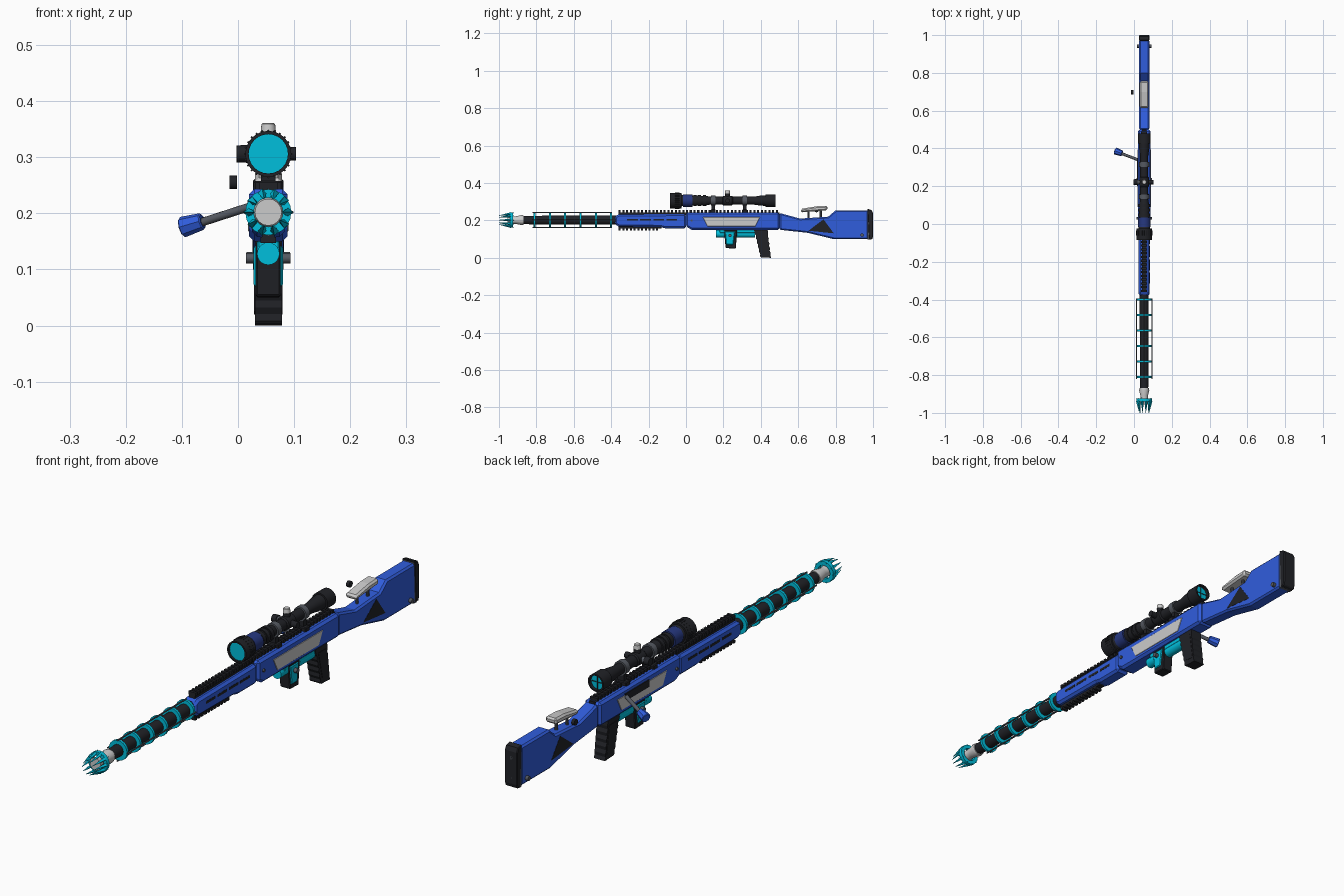
import bpy, bmesh, math
from mathutils import Vector

if "Cube" in bpy.data.objects:
    bpy.data.objects.remove(bpy.data.objects["Cube"])

CX = 0.054   # the gun's own centre line (the bolt handle sticks out to -x)

def mat(name, c):
    m = bpy.data.materials.new(name)
    m.diffuse_color = (*c, 1)
    m.use_nodes = True
    m.node_tree.nodes["Principled BSDF"].inputs["Base Color"].default_value = m.diffuse_color
    return m

BLUE, NAVY = mat("blue", (0.03, 0.11, 0.72)), mat("navy", (0.02, 0.04, 0.22))
BLACK, TEAL = mat("black", (0.015, 0.016, 0.02)), mat("teal", (0.0, 0.52, 0.72))
STEEL, SILVER = mat("steel", (0.09, 0.1, 0.12)), mat("silver", (0.62, 0.62, 0.62))

def finish(name, bm, m, bevel=0, smooth=False):
    bmesh.ops.recalc_face_normals(bm, faces=bm.faces)
    me = bpy.data.meshes.new(name)
    bm.to_mesh(me)
    bm.free()
    o = bpy.data.objects.new(name, me)
    bpy.context.collection.objects.link(o)
    me.materials.append(m)
    if bevel:
        b = o.modifiers.new("bevel", "BEVEL")
        b.width, b.segments, b.limit_method, b.angle_limit = bevel, 1, 'ANGLE', math.radians(50)
    if smooth:
        bpy.ops.object.select_all(action='DESELECT')
        o.select_set(True)
        bpy.context.view_layer.objects.active = o
        bpy.ops.object.shade_smooth_by_angle(angle=math.radians(35))
    return o

def prism(name, pts, x0, x1, m, bevel=0):
    """Side profile (y, z) extruded from x0 to x1, measured from the centre line."""
    bm = bmesh.new()
    f = bm.faces.new([bm.verts.new((CX + x0, y, z)) for y, z in pts])
    ext = bmesh.ops.extrude_face_region(bm, geom=[f])["geom"]
    bmesh.ops.translate(bm, vec=(x1 - x0, 0, 0), verts=[v for v in ext if isinstance(v, bmesh.types.BMVert)])
    return finish(name, bm, m, bevel)

def box(name, x0, x1, y0, y1, z0, z1, m, bevel=0):
    return prism(name, [(y0, z0), (y1, z0), (y1, z1), (y0, z1)], x0, x1, m, bevel)

def lathe(name, prof, z, m, n=24, closed=False):
    """Profile (y, radius) turned round the y axis at height z."""
    bm = bmesh.new()
    rings = [[bm.verts.new((CX + r * math.cos(2 * math.pi * i / n), y, z + r * math.sin(2 * math.pi * i / n)))
              for i in range(n)] for y, r in prof]
    pairs = list(zip(rings, rings[1:])) + ([(rings[-1], rings[0])] if closed else [])
    for a, b in pairs:
        for i in range(n):
            bm.faces.new((a[i], a[(i + 1) % n], b[(i + 1) % n], b[i]))
    if not closed:
        bm.faces.new(rings[0])
        bm.faces.new(rings[-1])
    return finish(name, bm, m, 0, True)

def rod(name, p, q, r1, r2, m, n=16, bevel=0):
    """Cylinder or cone between two points, x measured from the centre line."""
    p, q = Vector(p), Vector(q)
    d = q - p
    bm = bmesh.new()
    bmesh.ops.create_cone(bm, cap_ends=True, segments=n, radius1=r1, radius2=r2, depth=d.length)
    bm.transform(d.to_track_quat('Z', 'Y').to_matrix().to_4x4())
    bmesh.ops.translate(bm, vec=(p + q) / 2 + Vector((CX, 0, 0)), verts=bm.verts)
    return finish(name, bm, m, bevel, n > 8)

def ring(name, y0, y1, r0, r1, z, m, n=24):
    return lathe(name, [(y0, r0), (y0, r1), (y1, r1), (y1, r0)], z, m, n, True)

def rail(name, y0, y1, w, z0, z1, m):
    """Toothed rail: a base strip plus an arrayed tooth; z1 is the tooth tip."""
    mid = z0 + (z1 - z0) * 0.5
    box(name + "_base", -w * 0.8, w * 0.8, y0, y1, min(z0, mid), max(z0, mid), m)
    t = box(name + "_teeth", -w, w, y0, y0 + 0.011, min(mid, z1), max(mid, z1), m)
    a = t.modifiers.new("array", "ARRAY")
    a.use_relative_offset, a.use_constant_offset = False, True
    a.constant_offset_displace = (0, 0.02, 0)
    a.count = int((y1 - y0) / 0.02)

# Barrel, cooling cage and muzzle
BZ = 0.202
lathe("barrel", [(-0.875, 0.021), (-0.82, 0.023), (-0.36, 0.024)], BZ, BLACK)
lathe("muzzle_tube", [(-0.955, 0.024), (-0.93, 0.02), (-0.91, 0.02), (-0.88, 0.027), (-0.868, 0.025)], BZ, SILVER, 16)
for i in range(6):
    y = -0.81 + i * 0.082
    ring("cage_ring", y - 0.005, y + 0.005, 0.023, 0.039, BZ, TEAL, 20)
for i in range(4):
    a = i * math.pi / 2
    x, z = 0.042 * math.cos(a), BZ + 0.04 * math.sin(a)
    rod("cage_rod", (x, -0.82, z), (x, -0.395, z), 0.003, 0.003, STEEL, 6)
ring("crown_ring", -0.94, -0.925, 0.026, 0.041, BZ, TEAL, 20)
for i in range(10):
    a = i * math.pi / 5
    c, s = math.cos(a), math.sin(a)
    rod("crown_spike", (c * 0.036, -0.935, BZ + s * 0.036), (c * 0.025, -1.0, BZ + s * 0.025), 0.008, 0.001, TEAL, 4)
    rod("crown_barb", (c * 0.03, -0.955, BZ + s * 0.03), (c * 0.041, -0.92, BZ + s * 0.041), 0.006, 0.001, TEAL, 4)

# Handguard with vents and rails
prism("handguard", [(-0.38, 0.18), (-0.36, 0.167), (-0.14, 0.165), (-0.11, 0.158), (0.0, 0.158),
                    (0.0, 0.235), (-0.36, 0.232), (-0.38, 0.222)], -0.029, 0.029, BLUE, 0.009)
for side in (-1, 1):
    for i in range(4):
        y = -0.315 + i * 0.07
        a, b = sorted((side * 0.02, side * 0.0298))
        box("handguard_vent", a, b, y, y + 0.058, 0.199, 0.209, BLACK)
rail("top_rail", -0.36, 0.5, 0.016, 0.23, 0.255, BLACK)
rail("lower_rail", -0.36, -0.13, 0.014, 0.168, 0.147, BLACK)

# Receiver with side panels
prism("receiver", [(0.0, 0.168), (0.03, 0.15), (0.5, 0.15), (0.5, 0.243), (0.0, 0.243)], -0.034, 0.034, BLUE, 0.009)
for side in (-1, 1):
    a, b = sorted((side * 0.03, side * 0.036))
    prism("side_panel", [(0.115, 0.168), (0.37, 0.168), (0.395, 0.218), (0.09, 0.218)], a, b, SILVER, 0.001)
    rod("receiver_pin", (side * 0.03, 0.03, 0.2), (side * 0.04, 0.03, 0.2), 0.006, 0.006, STEEL, 12)
prism("bolt_port", [(0.2, 0.196), (0.335, 0.196), (0.35, 0.224), (0.2, 0.224)], -0.0375, -0.02, BLACK)

# Bolt handle
rod("bolt_handle", (-0.02, 0.335, 0.216), (-0.125, 0.375, 0.182), 0.0075, 0.0075, STEEL, 12)
rod("bolt_knob", (-0.117, 0.373, 0.186), (-0.154, 0.387, 0.175), 0.015, 0.019, BLUE, 8, 0.002)

# Stock, inlay, butt pad and cheek rest
prism("stock", [(0.5, 0.15), (0.65, 0.134), (0.79, 0.1), (0.975, 0.1), (0.975, 0.254), (0.8, 0.254),
                (0.76, 0.22), (0.61, 0.21), (0.5, 0.24)], -0.027, 0.027, BLUE, 0.007)
prism("stock_inlay", [(0.655, 0.145), (0.79, 0.131), (0.735, 0.206)], -0.0278, 0.0278, BLACK)
box("butt_plate", -0.025, 0.025, 0.97, 0.985, 0.098, 0.256, STEEL)
prism("butt_pad", [(0.978, 0.097), (0.996, 0.1), (1.0, 0.115), (1.0, 0.24), (0.992, 0.256), (0.97, 0.262)],
      -0.027, 0.027, BLACK, 0.003)
for z in (0.14, 0.215):
    rod("butt_screw", (0, 0.99, z), (0, 1.0, z), 0.007, 0.007, STEEL, 10)
rod("sling_pin", (-0.039, 0.942, 0.122), (0.039, 0.942, 0.122), 0.009, 0.009, STEEL, 12)
prism("cheek_rest", [(0.615, 0.243), (0.755, 0.254), (0.757, 0.278), (0.70, 0.276), (0.615, 0.262)],
      -0.024, 0.024, SILVER, 0.007)
for y in (0.655, 0.72):
    rod("cheek_post", (0, y, 0.205), (0, y, 0.255), 0.006, 0.006, STEEL, 10)
rod("cheek_knob", (-0.069, 0.697, 0.255), (-0.056, 0.697, 0.255), 0.012, 0.012, BLACK, 12)

# Pistol grip with ridged front and back
front, back = [], []
for i in range(13):
    t = i / 12
    bump = 0.004 if i % 2 and i > 2 else 0
    front.append((0.362 + 0.034 * t + bump, 0.155 - 0.147 * t))
    back.append((0.436 + 0.02 * t - bump, 0.155 - 0.155 * t + 0.0))
prism("pistol_grip", front + [(0.4, 0.003)] + back[::-1], -0.024, 0.024, BLACK)
prism("grip_panel", [(0.382, 0.13), (0.43, 0.13), (0.446, 0.02), (0.406, 0.025)], -0.0255, 0.0255, BLACK)

# Magazine and the tube behind it
rod("lower_tube", (0, 0.16, 0.128), (0, 0.37, 0.128), 0.02, 0.02, TEAL, 20)
box("trigger_plate", -0.02, 0.02, 0.18, 0.37, 0.132, 0.152, TEAL, 0.003)
prism("magazine", [(0.203, 0.15), (0.212, 0.052), (0.266, 0.05), (0.274, 0.15)], -0.022, 0.022, BLACK, 0.003)
prism("magazine_cladding", [(0.208, 0.142), (0.216, 0.07), (0.252, 0.07), (0.262, 0.142)], -0.026, 0.026, TEAL, 0.003)
rod("magazine_pin", (-0.04, 0.235, 0.12), (0.04, 0.235, 0.12), 0.009, 0.009, STEEL, 12)

# Scope body and lenses
SZ = 0.306
lathe("scope_body", [(-0.06, 0.036), (-0.03, 0.036), (-0.02, 0.03), (0.04, 0.027), (0.11, 0.025), (0.13, 0.021),
                     (0.36, 0.021), (0.4, 0.027), (0.43, 0.028), (0.45, 0.03)], SZ, BLACK)
ring("objective_hood", -0.086, -0.025, 0.035, 0.041, SZ, BLACK)
lathe("objective_lens", [(-0.078, 0.036), (-0.06, 0.036)], SZ, TEAL)
ring("focus_ring", -0.015, 0.035, 0.026, 0.033, SZ, NAVY)
for y in (0.04, 0.065, 0.09):
    ring("zoom_ring", y, y + 0.016, 0.022, 0.03, SZ, BLACK)
for i in range(24):
    a = i * math.pi / 12
    x, z = 0.0415 * math.cos(a), SZ + 0.0415 * math.sin(a)
    rod("hood_knurl", (x, -0.06, z), (x, -0.035, z), 0.0022, 0.0022, BLACK, 4)
ring("eyepiece_hood", 0.425, 0.478, 0.028, 0.034, SZ, BLACK)
lathe("eyepiece_lens", [(0.45, 0.029), (0.466, 0.029)], SZ, TEAL)
for s in (0, math.pi / 2):
    c, d = 0.029 * math.cos(s), 0.029 * math.sin(s)
    rod("crosshair", (-c, 0.467, SZ - d), (c, 0.467, SZ + d), 0.0015, 0.0015, BLACK, 4)

# Scope turrets and mounts
lathe("turret_collar", [(0.195, 0.022), (0.2, 0.026), (0.245, 0.026), (0.25, 0.022)], SZ, BLACK)
rod("top_turret", (0, 0.222, SZ), (0, 0.222, 0.345), 0.013, 0.013, BLACK)
rod("top_turret_cap", (0, 0.222, 0.342), (0, 0.222, 0.361), 0.014, 0.012, SILVER, 16, 0.002)
rod("right_turret", (0.015, 0.222, SZ), (0.049, 0.222, SZ), 0.012, 0.012, BLACK)
rod("left_turret", (-0.015, 0.222, SZ), (-0.04, 0.222, SZ), 0.012, 0.012, STEEL)
rod("left_turret_dial", (-0.036, 0.222, SZ), (-0.057, 0.222, SZ), 0.016, 0.015, BLACK, 14)
for y in (0.145, 0.315):
    ring("mount_ring", y - 0.012, y + 0.012, 0.02, 0.027, SZ, STEEL)
    box("mount_post", -0.013, 0.013, y - 0.009, y + 0.009, 0.245, 0.286, BLACK)
    box("mount_clamp", -0.026, 0.026, y - 0.014, y + 0.014, 0.238, 0.258, BLACK, 0.003)
